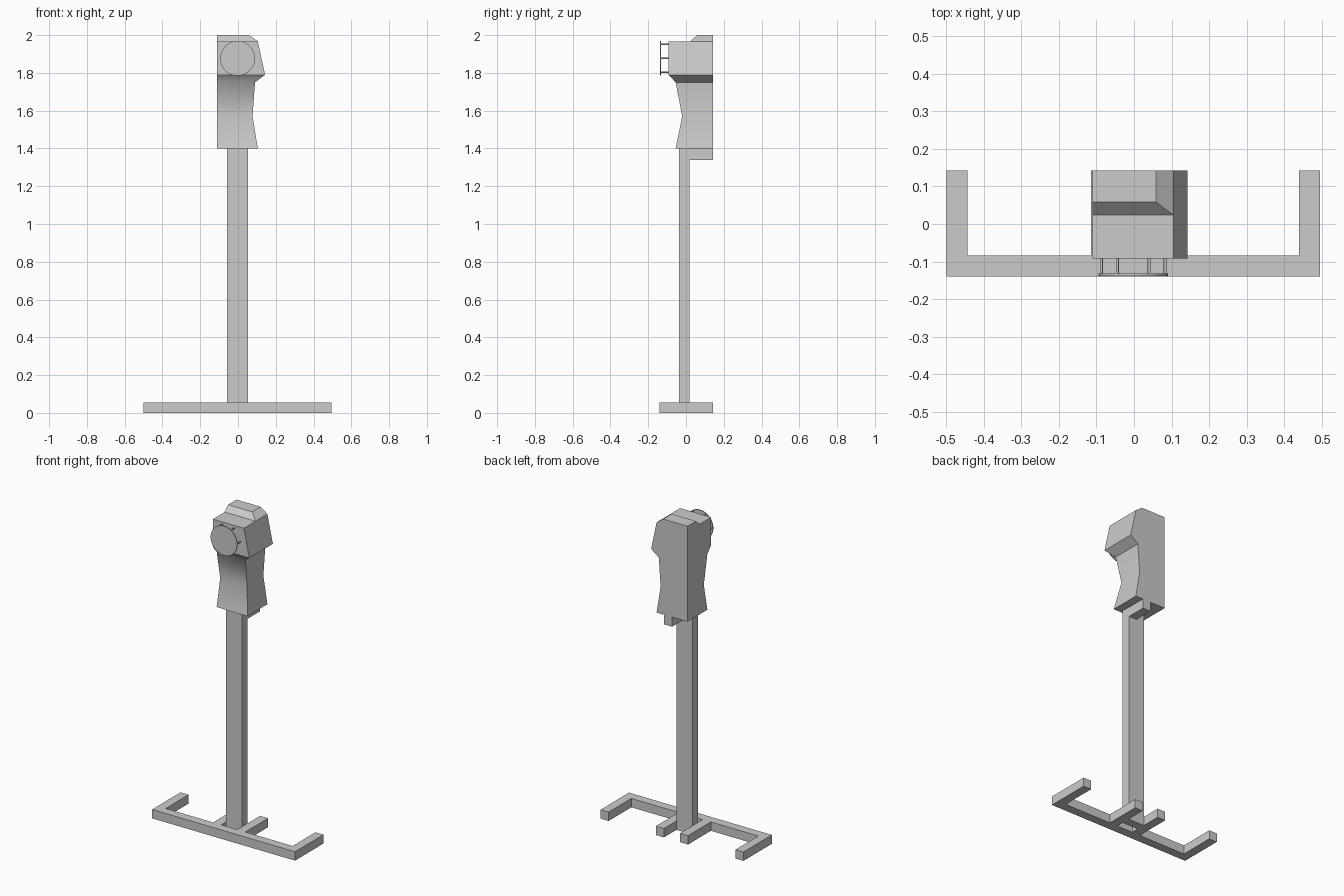
import bpy, bmesh, math
from mathutils import Matrix

cube = bpy.data.objects.get("Cube")
if cube:
    bpy.data.objects.remove(cube, do_unlink=True)

# One plain grey for every part
grey = bpy.data.materials.new("light_grey")
grey.use_nodes = True
grey.diffuse_color = (0.6, 0.6, 0.6, 1)
grey.node_tree.nodes["Principled BSDF"].inputs["Base Color"].default_value = (0.6, 0.6, 0.6, 1)


def finish(name, bm):
    bmesh.ops.recalc_face_normals(bm, faces=bm.faces)
    mesh = bpy.data.meshes.new(name)
    bm.to_mesh(mesh)
    bm.free()
    mesh.materials.append(grey)
    obj = bpy.data.objects.new(name, mesh)
    bpy.context.collection.objects.link(obj)
    return obj


def box(name, x, y, z):
    bm = bmesh.new()
    bmesh.ops.create_cube(bm, size=1)
    for v in bm.verts:
        v.co = [r[0] if c < 0 else r[1] for c, r in zip(v.co, (x, y, z))]
    return finish(name, bm)


def cylinder(name, x, z, radius, y0, y1, sides):
    bm = bmesh.new()
    place = Matrix.Translation((x, (y0 + y1) / 2, z)) @ Matrix.Rotation(math.pi / 2, 4, "X")
    bmesh.ops.create_cone(bm, cap_ends=True, segments=sides, radius1=radius,
                          radius2=radius, depth=y1 - y0, matrix=place)
    return finish(name, bm)


def smooth(obj, degrees):
    bpy.ops.object.select_all(action="DESELECT")
    obj.select_set(True)
    bpy.context.view_layer.objects.active = obj
    bpy.ops.object.shade_smooth_by_angle(angle=math.radians(degrees))


CX = -0.002            # centre line of the stand
FRONT, BACK = -0.14, 0.142
BAR = 0.056            # thickness of the square bars

# Base: one comb-shaped outline, extruded upward
half = [(0.497, FRONT), (0.497, BACK), (0.497 - BAR, BACK), (0.497 - BAR, FRONT + BAR),
        (2 * BAR, FRONT + BAR), (2 * BAR, BACK), (BAR, BACK), (BAR, FRONT + BAR)]
outline = half + [(-x, y) for x, y in reversed(half)]
bm = bmesh.new()
face = bm.faces.new([bm.verts.new((x + CX, y, 0)) for x, y in outline])
top = bmesh.ops.extrude_face_region(bm, geom=[face])["geom"]
bmesh.ops.translate(bm, vec=(0, 0, BAR), verts=[v for v in top if isinstance(v, bmesh.types.BMVert)])
finish("base_frame", bm)

# Post between the two inner prongs, and the tab behind its top
box("post", (CX - BAR, CX + BAR), (-0.036, 0.018), (0, 1.4))
box("rear_tab", (-0.003, 0.052), (0.018, BACK), (1.34, 1.4))

# Head: stacked rectangles sharing a flat side and a flat back
# each level is height, right edge, front edge
levels = [(1.4, 0.105, -0.055), (1.57, 0.077, -0.02), (1.75, 0.09, -0.055),
          (1.79, 0.143, -0.092), (1.967, 0.105, -0.092), (1.967, 0.105, 0.024),
          (2.0, 0.059, 0.058)]
bm = bmesh.new()
rings = [[bm.verts.new(p) for p in ((-0.11, y, z), (x, y, z), (x, BACK, z), (-0.11, BACK, z))]
         for z, x, y in levels]
bm.faces.new(rings[0])
bm.faces.new(rings[-1])
for low, high in zip(rings, rings[1:]):
    for i in range(4):
        j = (i + 1) % 4
        corners = [low[i], low[j], high[j], high[i]]
        if (corners[0].co - corners[3].co).length + (corners[1].co - corners[2].co).length > 1e-5:
            bm.faces.new(corners)
bmesh.ops.remove_doubles(bm, verts=bm.verts, dist=1e-5)
smooth(finish("head", bm), 35)

# Round front plate held off the head on six thin studs
DIAL_Z = 1.877
smooth(cylinder("front_disc", CX, DIAL_Z, 0.092, -0.138, -0.132, 48), 30)
for k in range(6):
    a = k * math.pi / 3
    stud = cylinder(f"stud_{k + 1}", CX + 0.085 * math.cos(a), DIAL_Z + 0.085 * math.sin(a),
                    0.004, -0.133, -0.09, 12)
    smooth(stud, 40)
